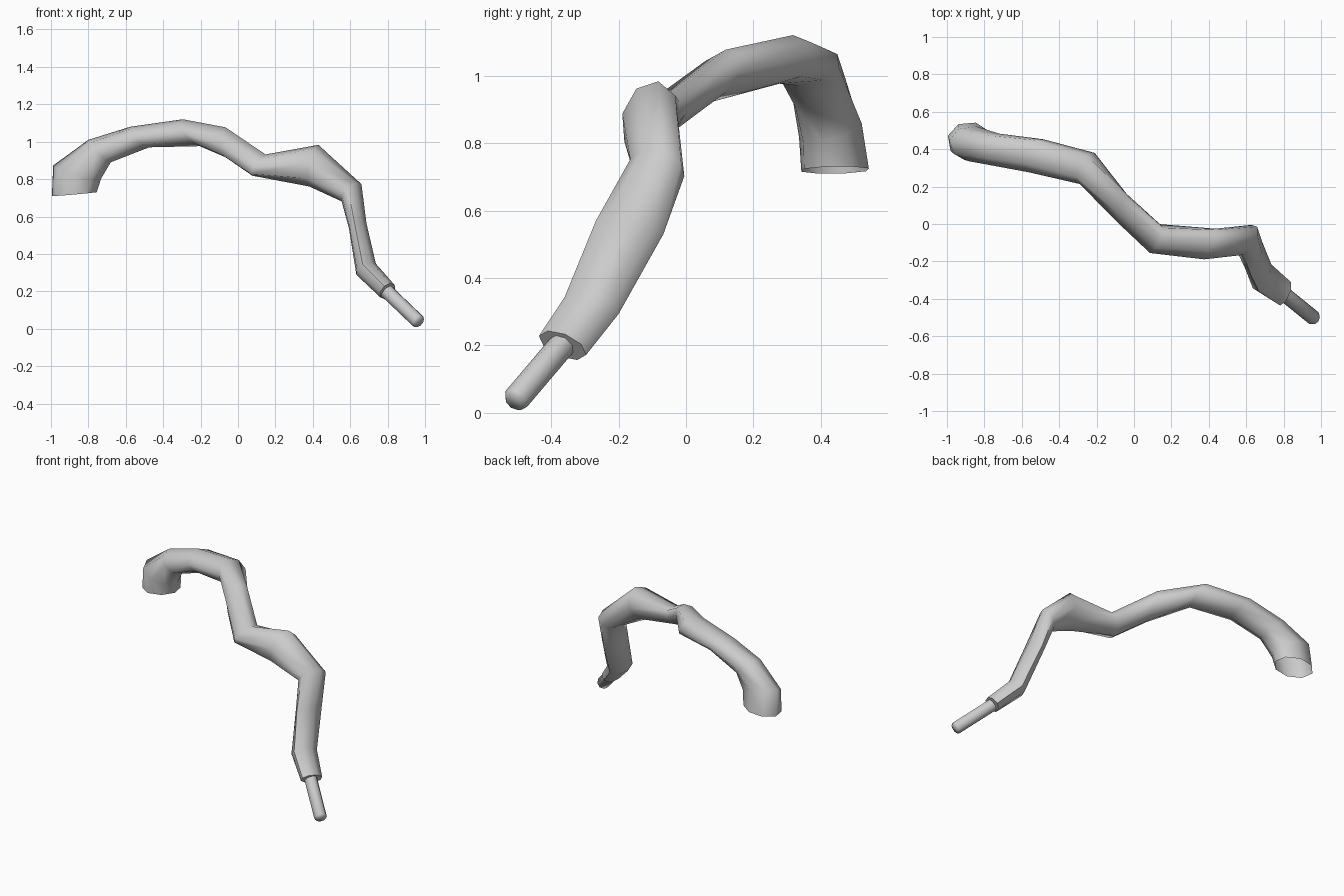
import bpy, bmesh, math
from mathutils import Vector

if "Cube" in bpy.data.objects:
    bpy.data.objects.remove(bpy.data.objects["Cube"])

SIDES = 8

# Hose sections: centre, outward half-axis, sideways half-axis
SECTIONS = [
    ((-.875, .442, .72), (-.12, .03, -.01), (.03, .10, .005)),
    ((-.86, .428, .838), (-.128, .02, .035), (.02, .093, .02)),
    ((-.74, .398, .95), (-.06, .02, .06), (.02, .085, 0)),
    ((-.525, .365, 1.025), (-.05, .03, .055), (.04, .088, 0)),
    ((-.25, .297, 1.048), (-.045, .02, .072), (.04, .083, 0)),
    ((-.067, .088, .997), (0, .03, .08), (.027, .074, .015)),
    ((.112, -.078, .875), (.035, .005, .057), (.027, .077, .01)),
    ((.405, -.107, .872), (.025, .025, .111), (.03, .082, -.015)),
    ((.607, -.085, .727), (.053, .02, .046), (.02, .08, -.025)),
    ((.64, -.167, .55), (.047, 0, .013), (.018, .10, -.02)),
    ((.685, -.28, .318), (.052, .01, .03), (.018, .08, -.025)),
    ((.80, -.366, .20), (.038, .008, .033), (.018, .07, -.028)),
]


def loft(name, sections, cap_start, cap_end):
    bm = bmesh.new()
    rings = []
    for c, u, v in sections:
        c, u, v = Vector(c), Vector(u), Vector(v)
        angles = [2 * math.pi * i / SIDES for i in range(SIDES)]
        rings.append([bm.verts.new(c + u * math.cos(a) + v * math.sin(a)) for a in angles])
    for a, b in zip(rings, rings[1:]):
        for i in range(SIDES):
            j = (i + 1) % SIDES
            bm.faces.new((a[i], a[j], b[j], b[i]))
    if cap_start:
        bm.faces.new(rings[0][::-1])
    if cap_end:
        bm.faces.new(rings[-1])
    bmesh.ops.recalc_face_normals(bm, faces=bm.faces)
    mesh = bpy.data.meshes.new(name)
    bm.to_mesh(mesh)
    bm.free()
    obj = bpy.data.objects.new(name, mesh)
    bpy.context.collection.objects.link(obj)
    bpy.ops.object.select_all(action='DESELECT')
    obj.select_set(True)
    bpy.context.view_layer.objects.active = obj
    bpy.ops.object.shade_smooth_by_angle(angle=math.radians(60))
    return obj


# Bent hose, open at the high end and closed around the nozzle
loft("hose", SECTIONS, False, True)

# Thin nozzle with a slightly rounded end
start, end = Vector((.785, -.36, .21)), Vector((.971, -.511, .032))
axis = (end - start).normalized()
side = axis.cross(Vector((0, 0, 1))).normalized()
up = side.cross(axis)
nozzle = [(start + (end - start) * t, up * r, side * r)
          for t, r in ((0, .04), (.95, .04), (1.0, .029))]
loft("nozzle", nozzle, True, True)
